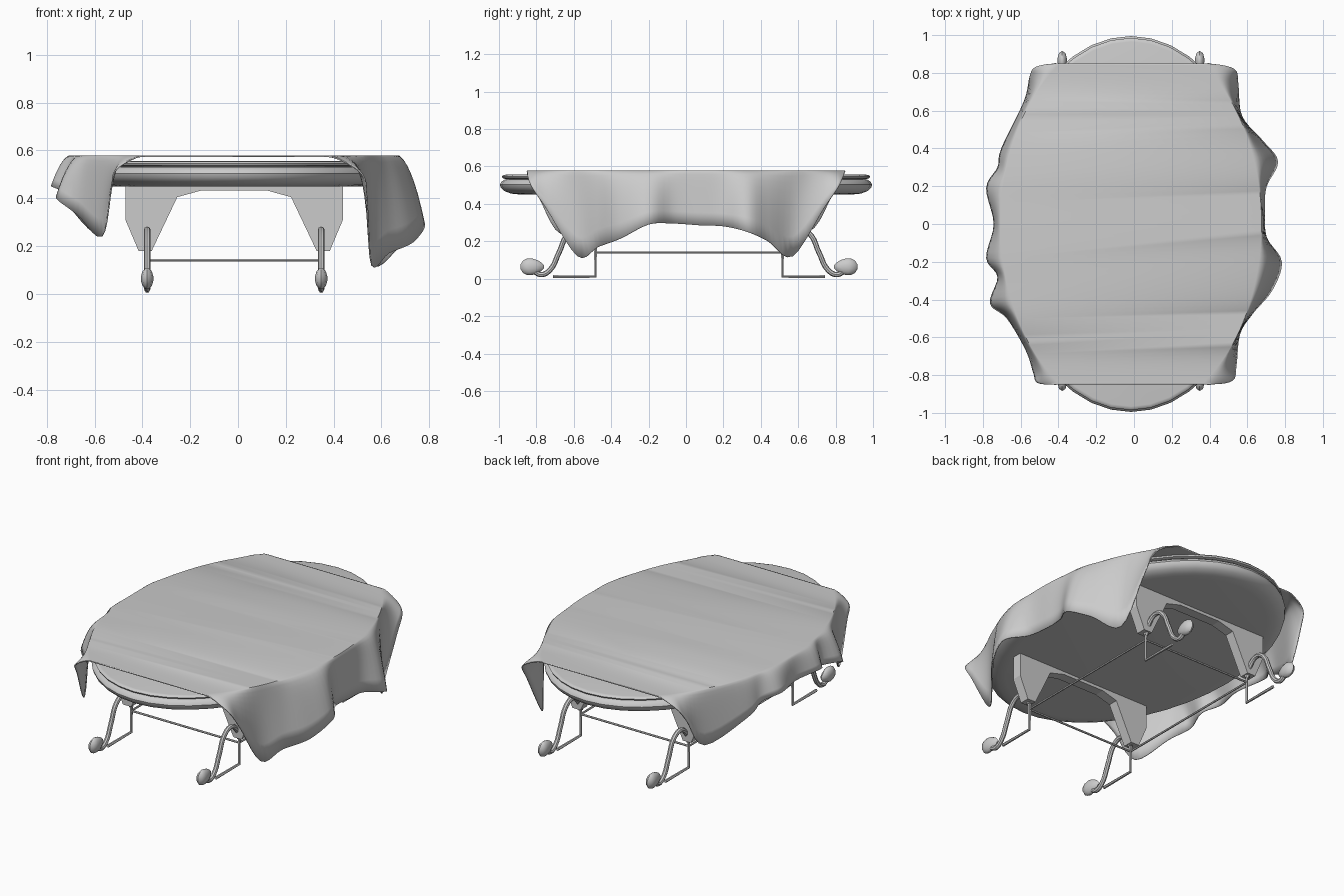
import bpy, bmesh, math
from mathutils import Vector

if "Cube" in bpy.data.objects:
    bpy.data.objects.remove(bpy.data.objects["Cube"])

CX, CY = -0.016, 0.016          # table and trestle centre
RIM_A, RIM_B = 0.68, 0.995      # table half axes
CLOTH_Z = 0.576

grey = bpy.data.materials.new("plain_grey")
grey.use_nodes = True
COLOUR = (0.6, 0.6, 0.6, 1)
grey.diffuse_color = COLOUR
grey.node_tree.nodes["Principled BSDF"].inputs["Base Color"].default_value = COLOUR


def add_mesh(name, mesh, smooth=None):
    obj = bpy.data.objects.new(name, mesh)
    bpy.context.collection.objects.link(obj)
    mesh.materials.clear()
    mesh.materials.append(grey)
    if smooth:
        bpy.ops.object.select_all(action='DESELECT')
        obj.select_set(True)
        bpy.context.view_layer.objects.active = obj
        bpy.ops.object.shade_smooth_by_angle(angle=math.radians(smooth))
    return obj


def from_bmesh(name, bm, smooth=None):
    bmesh.ops.recalc_face_normals(bm, faces=bm.faces)
    mesh = bpy.data.meshes.new(name)
    bm.to_mesh(mesh)
    bm.free()
    return add_mesh(name, mesh, smooth)


def ellipse_loft(name, profile, sides=40):
    """Stack elliptical rings given as (inset, height) and cap both ends."""
    bm = bmesh.new()
    rings = []
    for inset, z in profile:
        rings.append([bm.verts.new((CX + (RIM_A - inset) * math.cos(math.tau * i / sides),
                                    (RIM_B - inset) * math.sin(math.tau * i / sides), z))
                      for i in range(sides)])
    for low, high in zip(rings, rings[1:]):
        for i in range(sides):
            j = (i + 1) % sides
            bm.faces.new((low[i], low[j], high[j], high[i]))
    bm.faces.new(rings[0][::-1])
    bm.faces.new(rings[-1])
    return from_bmesh(name, bm, 40)


def tube(name, points, radius, spline='POLY', sides=2):
    curve = bpy.data.curves.new(name, 'CURVE')
    curve.dimensions = '3D'
    curve.bevel_depth = radius
    curve.bevel_resolution = sides
    curve.use_fill_caps = True
    s = curve.splines.new(spline)
    if spline == 'BEZIER':
        s.bezier_points.add(len(points) - 1)
        for bp, p in zip(s.bezier_points, points):
            bp.co = p
            bp.handle_left_type = bp.handle_right_type = 'AUTO'
        s.resolution_u = 5
    else:
        s.points.add(len(points) - 1)
        for sp, p in zip(s.points, points):
            sp.co = (*p, 1)
    temp = bpy.data.objects.new(name, curve)
    bpy.context.collection.objects.link(temp)
    bpy.context.view_layer.update()
    mesh = bpy.data.meshes.new_from_object(
        temp.evaluated_get(bpy.context.evaluated_depsgraph_get()))
    bpy.data.objects.remove(temp)
    return add_mesh(name, mesh, 40)


# Oval table: rounded rim and thin top
ellipse_loft("table_rim", [(0.11, 0.45), (0.06, 0.455), (0.025, 0.468), (0.005, 0.487), (0, 0.503),
                           (0.007, 0.518), (0.025, 0.53), (0.05, 0.534)])
ellipse_loft("table_top", [(0.03, 0.533), (0.014, 0.538), (0.01, 0.546), (0.016, 0.553), (0.03, 0.556)])

# Arched trestle panels
half = [(0.455, 0.452), (0.455, 0.31), (0.4, 0.18), (0.345, 0.18), (0.238, 0.405), (0.14, 0.432)]
outline = half + [(-x, z) for x, z in reversed(half)]
for end, label in ((-1, "front"), (1, "back")):
    bm = bmesh.new()
    y = CY + end * 0.5
    face = bm.faces.new([bm.verts.new((CX + x, y - 0.03, z)) for x, z in outline])
    grown = bmesh.ops.extrude_face_region(bm, geom=[face])["geom"]
    bmesh.ops.translate(bm, vec=(0, 0.06, 0),
                        verts=[v for v in grown if isinstance(v, bmesh.types.BMVert)])
    from_bmesh(label + "_trestle_panel", bm)

# Four curled legs with knob feet and square runners
LEG_X, POST_Y = 0.364, 0.5
leg_path = [(0.5, 0.17), (0.53, 0.235), (0.585, 0.268), (0.645, 0.24),
            (0.695, 0.14), (0.745, 0.045), (0.79, 0.022), (0.83, 0.04)]
for end, label in ((-1, "front"), (1, "back")):
    for side, hand in ((-1, "right"), (1, "left")):
        x = CX + side * LEG_X
        name = f"{label}_{hand}_"

        def place(pairs):
            return [(x, CY + end * y, z) for y, z in pairs]

        tube(name + "leg", place(leg_path), 0.014, 'BEZIER')
        tube(name + "runner", place([(POST_Y, 0.2), (POST_Y, 0.011), (0.727, 0.011)]), 0.009, sides=1)
        # Teardrop foot, wide at the outer end
        bm = bmesh.new()
        bmesh.ops.create_uvsphere(bm, u_segments=10, v_segments=7, radius=1)
        for v in bm.verts:
            taper = 0.8 + 0.2 * v.co.y * end
            v.co = (x + v.co.x * 0.032 * taper, CY + end * 0.838 + v.co.y * 0.064,
                    0.064 + v.co.z * 0.055 * taper)
        from_bmesh(name + "foot", bm, 40)

# Thin stretchers joining the posts
for s, hand, label in ((-1, "right", "front"), (1, "left", "back")):
    x, y = CX + s * LEG_X, CY + s * POST_Y
    tube(hand + "_stretcher", [(x, CY - POST_Y, 0.14), (x, CY + POST_Y, 0.14)], 0.006, sides=1)
    tube(label + "_stretcher", [(CX - LEG_X, y, 0.14), (CX + LEG_X, y, 0.14)], 0.006, sides=1)

# Cloth hems: (rim y, hem x, hem y, hem z)
left_hem = [(-.85, .40, -.85, .575), (-.79, .52, -.83, .5), (-.72, .54, -.75, .38), (-.6, .56, -.58, .12),
            (-.48, .63, -.47, .17), (-.37, .73, -.35, .215), (-.2, .78, -.2, .29), (-.06, .7, -.07, .295),
            (.08, .69, .08, .285), (.2, .7, .2, .28), (.33, .76, .33, .25), (.44, .68, .44, .2),
            (.6, .57, .57, .12), (.72, .55, .74, .38), (.79, .53, .82, .5), (.85, .40, .85, .575)]
right_hem = [(-.85, -.42, -.85, .575), (-.8, -.51, -.84, .52), (-.74, -.53, -.79, .44), (-.64, -.57, -.67, .24),
             (-.5, -.67, -.5, .33), (-.4, -.76, -.42, .4), (-.28, -.72, -.28, .42), (-.18, -.78, -.18, .45),
             (0, -.74, 0, .44), (.18, -.78, .19, .45), (.28, -.72, .3, .42), (.4, -.7, .4, .36),
             (.62, -.58, .65, .25), (.75, -.55, .78, .44), (.8, -.52, .83, .52), (.85, -.42, .85, .575)]


def smooth_path(points, steps=5):
    """Catmull-Rom samples through the points."""
    pts = [Vector(p) for p in points]
    pts = [pts[0]] + pts + [pts[-1]]
    out = []
    for a, b, c, d in zip(pts, pts[1:], pts[2:], pts[3:]):
        for k in range(steps):
            t = k / steps
            out.append(0.5 * (2 * b + (c - a) * t + (2 * a - 5 * b + 4 * c - d) * t * t
                              + (3 * b - a - 3 * c + d) * t ** 3))
    return out + [pts[-1]]


def drape(sample, side, rows=8):
    """One cloth strip from the table edge to the hem."""
    y = max(-0.85, min(0.85, sample[0]))
    rim = Vector((CX + side * 0.69 * math.sqrt(1 - (y / 1.01) ** 2), y, CLOTH_Z))
    hem = Vector(sample[1:])
    shoulder = rim.lerp(hem, 0.5)
    shoulder.z = CLOTH_Z
    strip = []
    for k in range(rows + 1):
        t = k / rows
        strip.append(rim * (1 - t) ** 2 + shoulder * 2 * t * (1 - t) + hem * t * t)
    return strip


# Tablecloth: right skirt, flat top and left skirt in one sheet
bm = bmesh.new()
previous = None
for r, l in zip(smooth_path(right_hem), smooth_path(left_hem)):
    strip = drape(r, -1)[::-1] + drape(l, 1)
    row = [bm.verts.new(p) for p in strip]
    if previous:
        for i in range(len(row) - 1):
            bm.faces.new((previous[i], previous[i + 1], row[i + 1], row[i]))
    previous = row
cloth = from_bmesh("tablecloth", bm, 50)
thick = cloth.modifiers.new("cloth_thickness", 'SOLIDIFY')
thick.thickness = 0.006
thick.offset = 0
